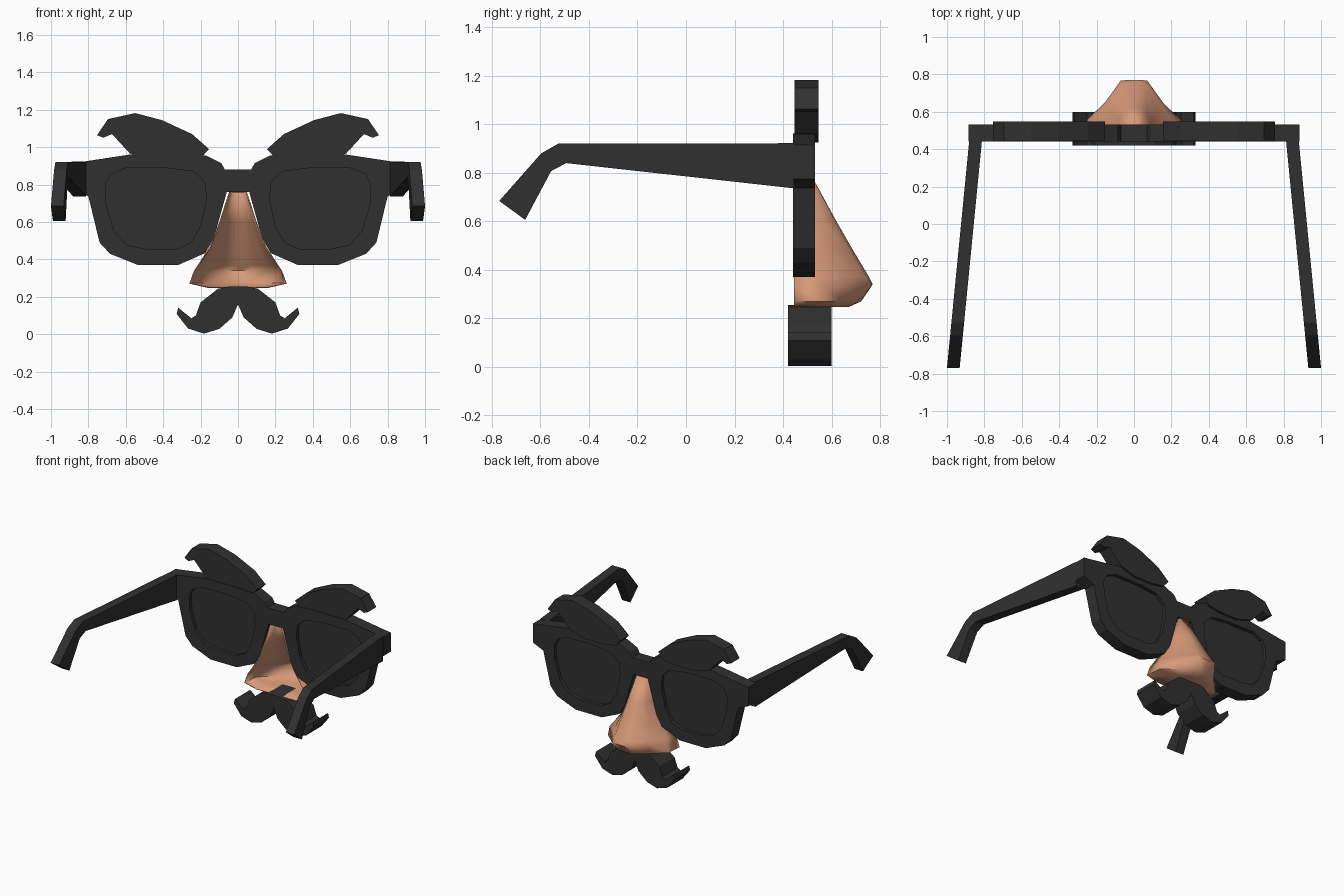
import bpy, bmesh, math

if "Cube" in bpy.data.objects:
    bpy.data.objects.remove(bpy.data.objects["Cube"])


def material(name, rgb):
    m = bpy.data.materials.new(name)
    m.diffuse_color = (*rgb, 1)
    m.use_nodes = True
    m.node_tree.nodes["Principled BSDF"].inputs["Base Color"].default_value = m.diffuse_color
    return m


BLACK = material("black plastic", (0.03, 0.03, 0.03))
SKIN = material("skin", (0.68, 0.32, 0.19))


def finish(name, bm, mat):
    bmesh.ops.recalc_face_normals(bm, faces=bm.faces)
    me = bpy.data.meshes.new(name)
    bm.to_mesh(me)
    bm.free()
    me.materials.clear()
    me.materials.append(mat)
    ob = bpy.data.objects.new(name, me)
    bpy.context.collection.objects.link(ob)
    return ob


def plate(name, loops, half, place):
    """Fill 2D loops (inner ones become holes), thicken by +-half, place each vertex."""
    cu = bpy.data.curves.new(name, 'CURVE')
    cu.dimensions = '2D'
    cu.fill_mode = 'BOTH'
    cu.extrude = half
    for pts in loops:
        s = cu.splines.new('POLY')
        s.points.add(len(pts) - 1)
        for p, (a, b) in zip(s.points, pts):
            p.co = (a, b, 0, 1)
        s.use_cyclic_u = True
    tmp = bpy.data.objects.new(name + "_outline", cu)
    bpy.context.collection.objects.link(tmp)
    dg = bpy.context.evaluated_depsgraph_get()
    me = bpy.data.meshes.new_from_object(tmp.evaluated_get(dg))
    bpy.data.objects.remove(tmp)
    bm = bmesh.new()
    bm.from_mesh(me)
    bmesh.ops.remove_doubles(bm, verts=bm.verts, dist=1e-4)
    for v in bm.verts:
        v.co = place(*v.co)
    for f in bm.faces:
        f.smooth = False
        f.material_index = 0
    return finish(name, bm, BLACK)


def mirror(pts):
    return [(-x, z) for x, z in reversed(pts)]


def upright(y):
    return lambda a, b, c: (a, y + c, b)


# Frame front with two lens openings
half_frame = [(.07, .88), (.09, .915), (.17, .955), (.3, .962), (.58, .96), (.81, .925), (.885, .915),
              (.885, .775), (.80, .737), (.74, .49), (.685, .43), (.535, .37), (.32, .37),
              (.176, .433), (.13, .51), (.06, .76)]
lens = [(.176, .813), (.24, .87), (.385, .888), (.6, .888), (.68, .856), (.71, .80), (.706, .695),
        (.663, .55), (.594, .476), (.49, .455), (.33, .455), (.25, .49), (.2, .58), (.17, .72)]
plate("frame_front", [half_frame + mirror(half_frame), lens, mirror(lens)], .045, upright(.487))

# Eyebrows, lenses and temples on both sides
brow = [(.155, .99), (.246, 1.07), (.406, 1.144), (.55, 1.182), (.695, 1.15), (.754, 1.064),
        (.72, 1.05), (.674, 1.07), (.577, .965), (.45, .925), (.3, .925), (.2, .94)]
temple = [(.445, .922), (-.527, .92), (-.597, .88), (-.77, .684), (-.663, .606),
          (-.556, .807), (-.494, .84), (.445, .736)]
for side, s in (("left", -1), ("right", 1)):
    flip = (lambda p: p) if s > 0 else mirror
    plate("lens_" + side, [flip(lens)], .02, upright(.487))
    plate("eyebrow_" + side, [flip(brow)], .05, upright(.497))
    plate("temple_" + side, [temple], .034,
          lambda a, b, c, s=s: (s * (.847 + (.445 - a) * .098 + c), a, b))

# Moustache
half_tache = [(.05, .254), (.107, .243), (.2, .17), (.225, .1), (.25, .085), (.32, .142), (.328, .108),
              (.267, .03), (.182, .003), (.1, .028), (.03, .09)]
plate("moustache", [[(0, .256)] + half_tache + [(0, .16)] + mirror(half_tache)], .09, upright(.51))

# Hollow nose: rows of half cross-sections (x, y) from the bridge down, open at the back
rows = [
    (.76, [(.048, .445), (.045, .50), (.038, .525), (.025, .532), (0, .533)]),
    (.60, [(.10, .445), (.092, .52), (.075, .57), (.042, .615), (0, .62)]),
    (.47, [(.15, .445), (.145, .52), (.115, .59), (.06, .685), (0, .695)]),
    (.37, [(.215, .445), (.215, .54), (.15, .63), (.07, .745), (0, .755)]),
    (.34, [(.235, .445), (.235, .56), (.155, .65), (.07, .768), (0, .77)]),
    (.27, [(.26, .445), (.25, .56), (.15, .65), (.06, .718), (0, .722)]),
    (.247, [(.16, .445), (.16, .55), (.12, .62), (.05, .665), (0, .67)]),
]
bm = bmesh.new()
grid = []
for z, half in rows:
    full = half + [(-x, y) for x, y in reversed(half[:-1])]
    grid.append([bm.verts.new((x, y, z)) for x, y in full])
for a, b in zip(grid, grid[1:]):
    for i in range(len(a) - 1):
        bm.faces.new((a[i], a[i + 1], b[i + 1], b[i]))
bm.faces.new(grid[-1])
nose = finish("nose", bm, SKIN)
shell = nose.modifiers.new("shell", 'SOLIDIFY')
shell.thickness = .006
bpy.context.view_layer.objects.active = nose
nose.select_set(True)
bpy.ops.object.shade_smooth_by_angle(angle=math.radians(50))
